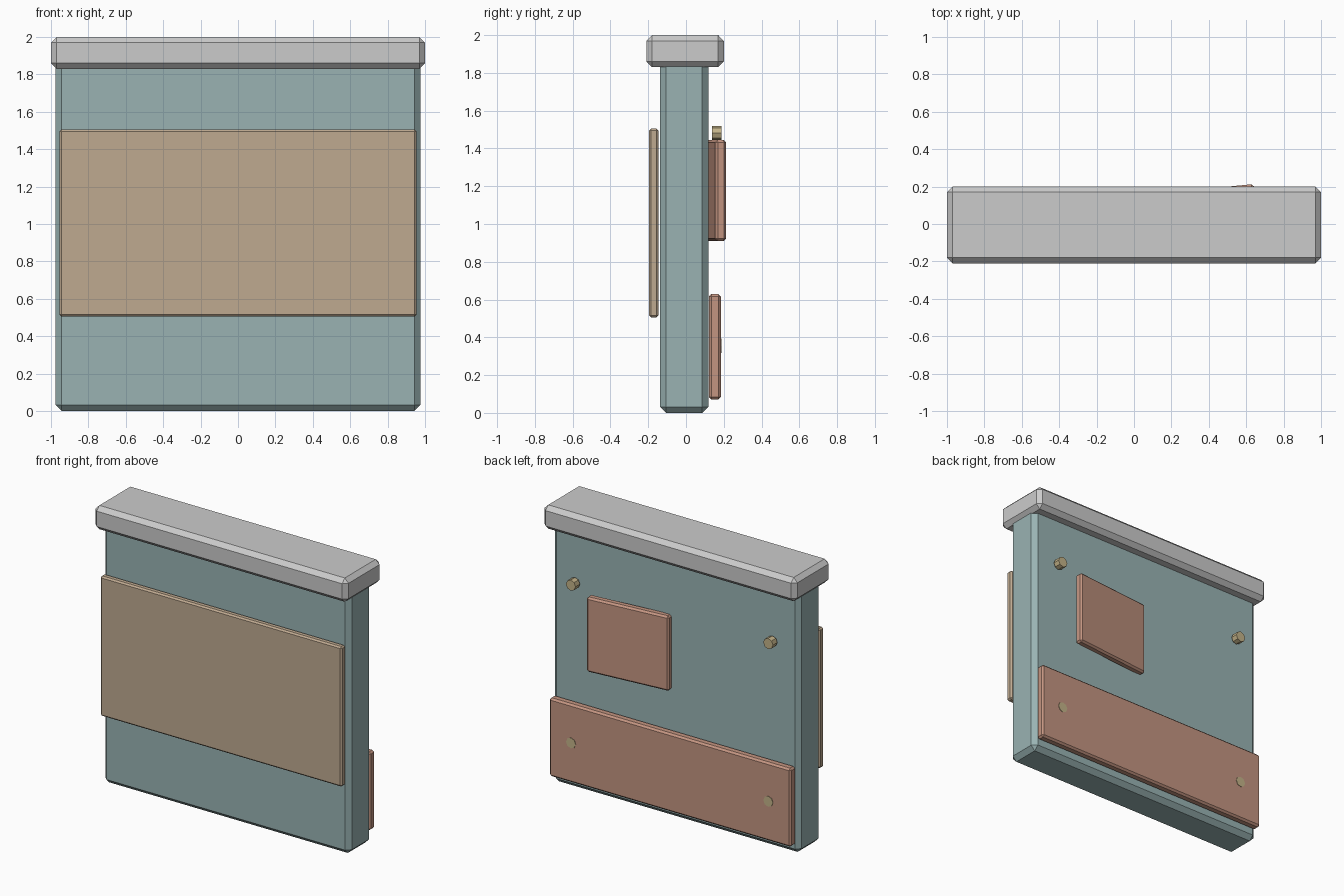
import bpy, bmesh, math
from mathutils import Matrix

if "Cube" in bpy.data.objects:
    bpy.data.objects.remove(bpy.data.objects["Cube"])


def material(name, rgb):
    m = bpy.data.materials.new(name)
    m.diffuse_color = (*rgb, 1)
    m.use_nodes = True
    m.node_tree.nodes["Principled BSDF"].inputs["Base Color"].default_value = m.diffuse_color
    return m


TEAL = material("teal", (0.32, 0.45, 0.45))
TAN = material("tan", (0.52, 0.40, 0.28))
CLAY = material("clay", (0.55, 0.30, 0.22))
BRASS = material("brass", (0.55, 0.45, 0.25))


def add_object(name, bm, mat):
    mesh = bpy.data.meshes.new(name)
    bm.to_mesh(mesh)
    bm.free()
    if mat:
        mesh.materials.append(mat)
    ob = bpy.data.objects.new(name, mesh)
    bpy.context.collection.objects.link(ob)
    return ob


def chamfered_box(name, xs, ys, zs, chamfer, mat=None, turn=0):
    """Box between the given limits with one-step chamfers on all edges."""
    bm = bmesh.new()
    size = [b - a for a, b in (xs, ys, zs)]
    bmesh.ops.create_cube(bm, size=1, matrix=Matrix.Diagonal((*size, 1)))
    bmesh.ops.bevel(bm, geom=bm.edges[:], offset=chamfer, segments=1,
                    affect='EDGES', clamp_overlap=True)
    ob = add_object(name, bm, mat)
    ob.location = [(a + b) / 2 for a, b in (xs, ys, zs)]
    ob.rotation_euler.z = turn
    return ob


def peg(name, x, y, z):
    """Short eight-sided peg along y."""
    bm = bmesh.new()
    bmesh.ops.create_cone(bm, cap_ends=True, segments=8, radius1=0.038,
                          radius2=0.038, depth=0.05,
                          matrix=Matrix.Rotation(math.pi / 2, 4, 'X'))
    add_object(name, bm, BRASS).location = (x, y, z)


# Main slab and the cap on top
chamfered_box("slab", (-0.975, 0.975), (-0.138, 0.118), (0, 1.9), 0.032, TEAL)
chamfered_box("cap", (-1, 1), (-0.21, 0.2), (1.83, 2), 0.03)

# Front board, lower back board and the slightly turned back patch
chamfered_box("front_board", (-0.955, 0.955), (-0.195, -0.146), (0.505, 1.505), 0.011, TAN)
chamfered_box("back_board", (-0.955, 0.955), (0.122, 0.184), (0.07, 0.63), 0.013, CLAY)
chamfered_box("back_patch", (0.03, 0.645), (0.126, 0.184), (0.91, 1.445), 0.013, CLAY,
              turn=math.radians(5.5))

# Four pegs on the back
for side, x in (("right", 0.78), ("left", -0.78)):
    for level, z in (("upper", 1.482), ("lower", 0.355)):
        peg(f"{level}_{side}_peg", x, 0.162, z)
